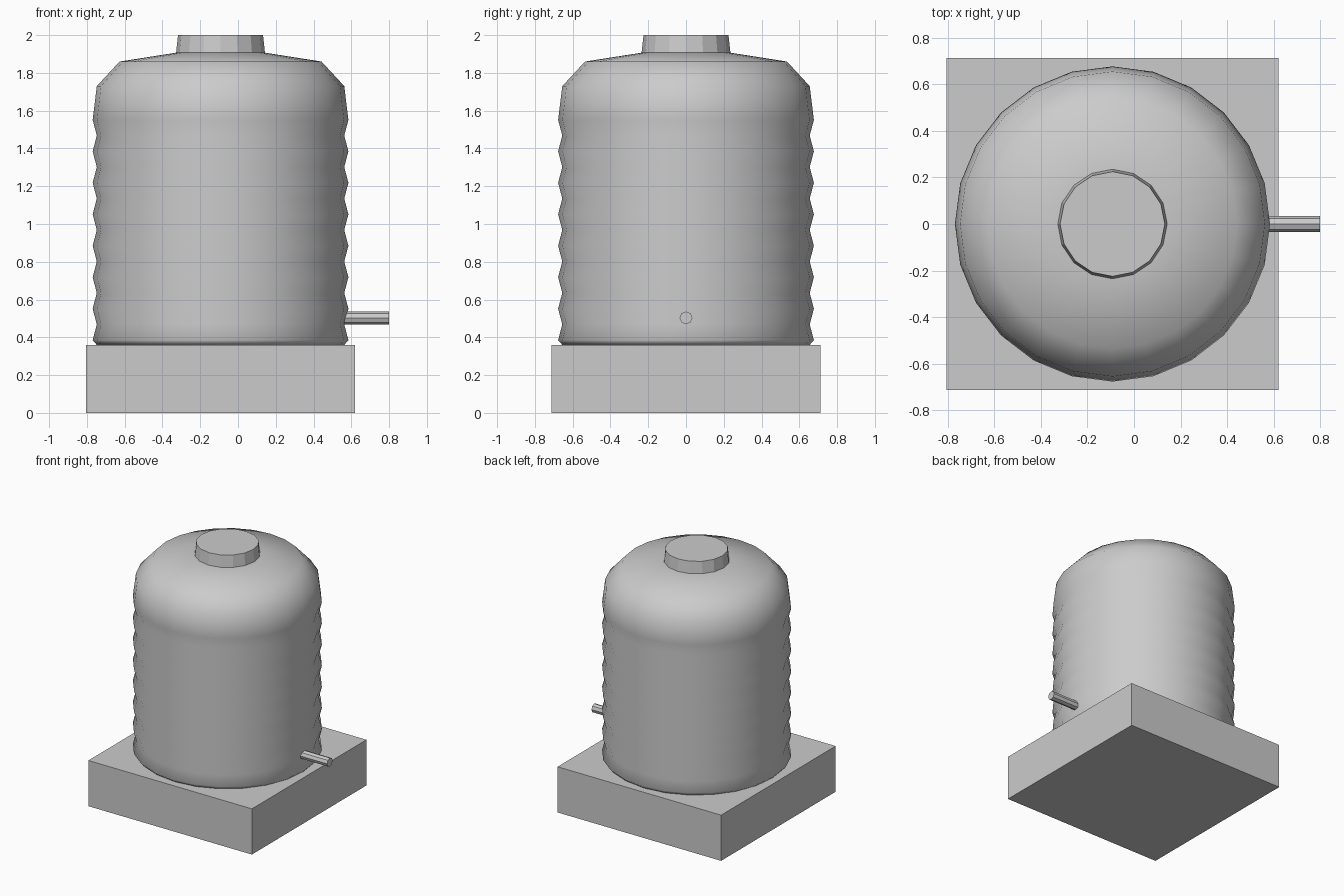
import bpy, bmesh, math

if "Cube" in bpy.data.objects:
    bpy.data.objects.remove(bpy.data.objects["Cube"])

CX = -0.0925  # tank axis


def add_mesh(name, bm, smooth=False):
    bmesh.ops.recalc_face_normals(bm, faces=bm.faces)
    for f in bm.faces:
        f.smooth = smooth
    me = bpy.data.meshes.new(name)
    bm.to_mesh(me)
    bm.free()
    ob = bpy.data.objects.new(name, me)
    bpy.context.collection.objects.link(ob)
    return ob


def lathe(name, profile, sides, smooth=False):
    """Closed solid of revolution from (radius, z) points."""
    bm = bmesh.new()
    rings = []
    for r, z in profile:
        rings.append([bm.verts.new((r * math.cos(a), r * math.sin(a), z))
                      for a in (2 * math.pi * i / sides for i in range(sides))])
    for lo, hi in zip(rings, rings[1:]):
        for i in range(sides):
            j = (i + 1) % sides
            bm.faces.new((lo[i], lo[j], hi[j], hi[i]))
    bm.faces.new(rings[0])
    bm.faces.new(rings[-1])
    return add_mesh(name, bm, smooth)


# Square plinth
bm = bmesh.new()
bmesh.ops.create_cube(bm, size=1)
bmesh.ops.scale(bm, vec=(1.425, 1.425, 0.36), verts=bm.verts)
bmesh.ops.translate(bm, vec=(CX, 0, 0.18), verts=bm.verts)
add_mesh("plinth", bm)

# Ribbed tank body with sloped shoulder
profile = [(0.655, 0.36)]
for i in range(15):
    profile.append((0.677 if i % 2 == 0 else 0.655, 0.385 + i * 0.0833))
profile += [(0.655, 1.73), (0.535, 1.86), (0.235, 1.907)]
tank = lathe("tank_body", profile, 24, smooth=True)
tank.location.x = CX

# Lid
lid = lathe("lid", [(0.236, 1.9), (0.225, 2.0)], 16)
lid.location.x = CX

# Outlet pipe
pipe = lathe("outlet_pipe", [(0.034, 0), (0.034, 0.26)], 8)
pipe.rotation_euler = (0, math.pi / 2, 0)
pipe.location = (0.54, 0, 0.503)
